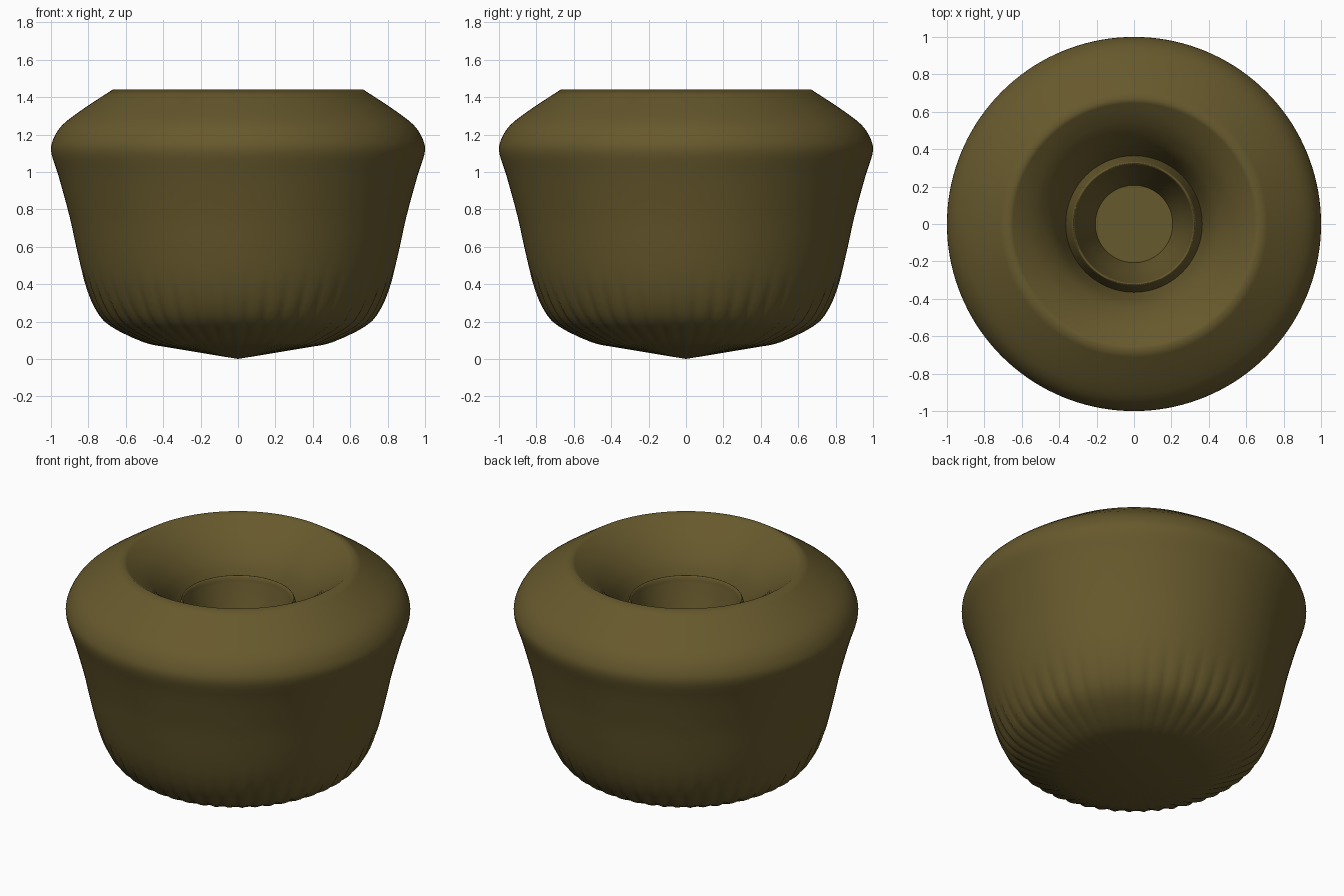
import bpy, bmesh, math

if "Cube" in bpy.data.objects:
    bpy.data.objects.remove(bpy.data.objects["Cube"])

SEGS = 144
FLUTES = 48

mat = bpy.data.materials.new("olive")
mat.diffuse_color = (0.135, 0.1, 0.026, 1)
mat.use_nodes = True
mat.node_tree.nodes["Principled BSDF"].inputs["Base Color"].default_value = mat.diffuse_color


def smooth_profile(pts, steps=3):
    """Catmull-Rom resample of a (radius, z) profile."""
    out = []
    for i in range(len(pts) - 1):
        a, b, c, d = (pts[max(i - 1, 0)], pts[i], pts[i + 1],
                      pts[min(i + 2, len(pts) - 1)])
        for s in range(steps):
            t = s / steps
            out.append(tuple(
                0.5 * (2 * b[k] + (c[k] - a[k]) * t
                       + (2 * a[k] - 5 * b[k] + 4 * c[k] - d[k]) * t * t
                       + (3 * b[k] - a[k] - 3 * c[k] + d[k]) * t ** 3)
                for k in (0, 1)))
    return out + [pts[-1]]


def flute(r, z, ang):
    """Shallow ripples that fade out up the side and towards the base tip."""
    fade = max(0, 1 - abs(z - 0.2) / 0.28) * min(1, r / 0.6)
    return r + 0.013 * fade * math.cos(FLUTES * ang)


def lathe(name, profile, fluted=False):
    bm = bmesh.new()
    rings = []
    for r, z in profile:
        if r < 1e-5:
            rings.append([bm.verts.new((0, 0, z))] * SEGS)
            continue
        ring = []
        for i in range(SEGS):
            a = 2 * math.pi * i / SEGS
            rr = flute(r, z, a) if fluted else r
            ring.append(bm.verts.new((rr * math.cos(a), rr * math.sin(a), z)))
        rings.append(ring)
    for lo, hi in zip(rings, rings[1:]):
        for i in range(SEGS):
            j = (i + 1) % SEGS
            bm.faces.new(list(dict.fromkeys((lo[i], lo[j], hi[j], hi[i]))))
    me = bpy.data.meshes.new(name)
    bm.to_mesh(me)
    bm.free()
    ob = bpy.data.objects.new(name, me)
    bpy.context.collection.objects.link(ob)
    me.materials.append(mat)
    bpy.ops.object.select_all(action='DESELECT')
    ob.select_set(True)
    bpy.context.view_layer.objects.active = ob
    bpy.ops.object.shade_smooth_by_angle(angle=math.radians(70))
    return ob


# Outer bowl: shallow pointed base, flared side, rounded shoulder up to the rim
base = [(0, 0), (0.4, 0.067)]
side = smooth_profile([(0.4, 0.067), (0.5, 0.09), (0.67, 0.175), (0.755, 0.27),
                       (0.82, 0.42), (0.865, 0.6), (0.9, 0.76), (0.96, 0.98),
                       (0.998, 1.1), (0.99, 1.17), (0.94, 1.25),
                       (0.83, 1.335), (0.67, 1.44)])
# Funnel falling inwards from the rim, steepening to the groove
funnel = smooth_profile([(0.67, 1.44), (0.58, 1.38), (0.5, 1.31),
                         (0.42, 1.2), (0.365, 1.04)])
lathe("bowl", base + side[1:] + funnel[1:], fluted=True)

# Inner cup: raised rounded lip, tapering wall and flat floor
lip = smooth_profile([(0.365, 1.04), (0.337, 1.16), (0.326, 1.19),
                      (0.316, 1.18), (0.31, 1.15)])
lathe("inner_cup", lip + [(0.26, 0.98), (0.207, 0.8), (0, 0.8)])
